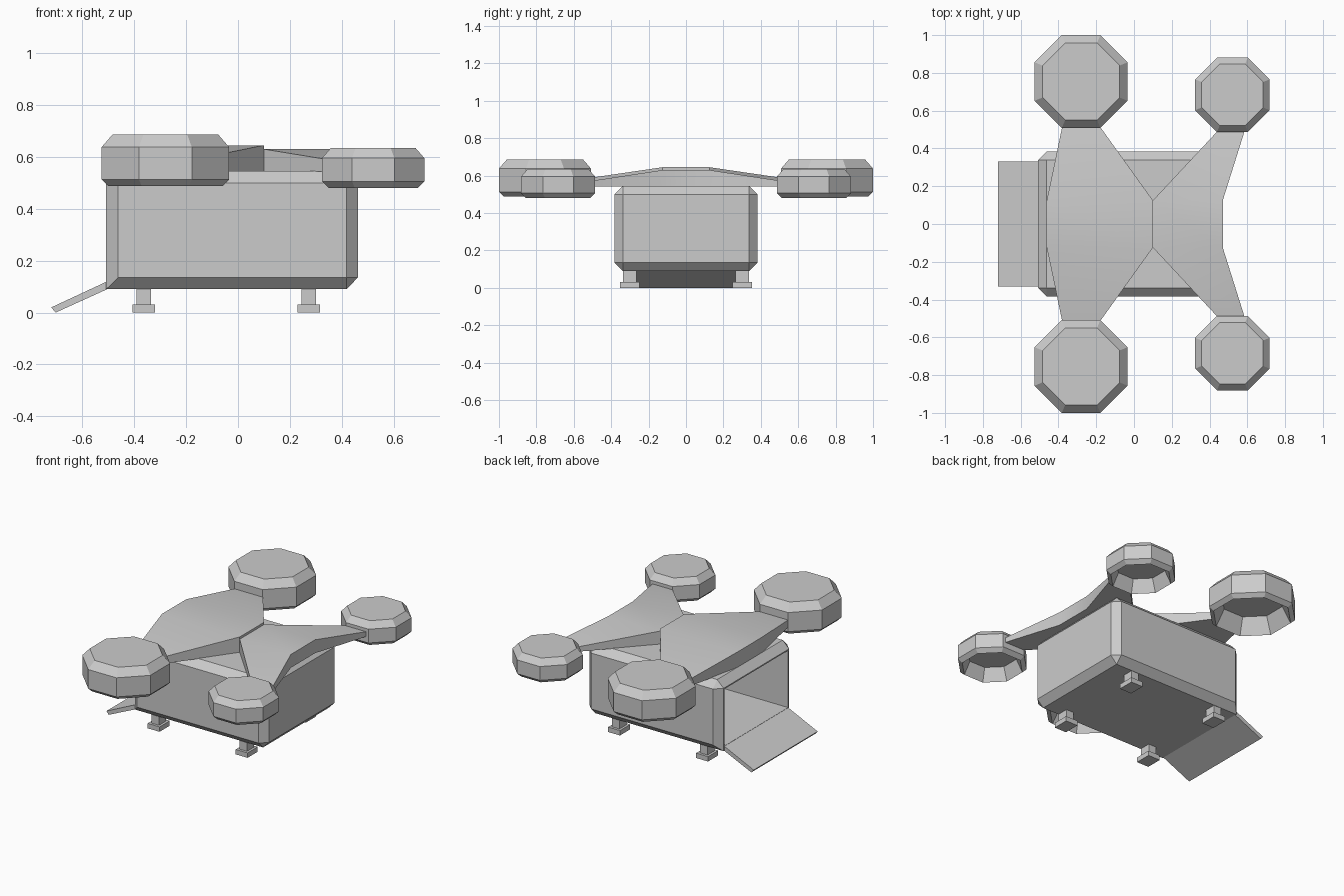
import bpy, bmesh
from math import cos, sin, pi

if "Cube" in bpy.data.objects:
    bpy.data.objects.remove(bpy.data.objects["Cube"])


def loft(name, rings, smooth=False):
    """Skin a list of equal-length point rings and cap both ends."""
    bm = bmesh.new()
    loops = [[bm.verts.new(p) for p in ring] for ring in rings]
    n = len(loops[0])
    for a, b in zip(loops, loops[1:]):
        for i in range(n):
            j = (i + 1) % n
            bm.faces.new((a[i], a[j], b[j], b[i]))
    bm.faces.new(loops[0])
    bm.faces.new(loops[-1])
    bmesh.ops.remove_doubles(bm, verts=bm.verts, dist=1e-4)
    bmesh.ops.recalc_face_normals(bm, faces=bm.faces)
    mesh = bpy.data.meshes.new(name)
    bm.to_mesh(mesh)
    bm.free()
    obj = bpy.data.objects.new(name, mesh)
    bpy.context.collection.objects.link(obj)
    if smooth:
        bpy.ops.object.select_all(action='DESELECT')
        obj.select_set(True)
        bpy.context.view_layer.objects.active = obj
        bpy.ops.object.shade_smooth_by_angle(angle=pi / 6)
    return obj


def section(x, w, z0, z1, c=0.0):
    """Rectangle across the body at x, with corners cut by c."""
    return [(x, -w + c, z0), (x, w - c, z0), (x, w, z0 + c), (x, w, z1 - c),
            (x, w - c, z1), (x, -w + c, z1), (x, -w, z1 - c), (x, -w, z0 + c)]


def octagon(cx, cy, r, z):
    """Octagon with flats facing the axes; r is the distance to a flat."""
    R = r / cos(pi / 8)
    return [(cx + R * cos(pi / 8 + k * pi / 4), cy + R * sin(pi / 8 + k * pi / 4), z)
            for k in range(8)]


def box(name, cx, cy, sx, sy, z0, z1):
    return loft(name, [[(cx + i * sx / 2, cy + j * sy / 2, z)
                        for i, j in ((-1, -1), (1, -1), (1, 1), (-1, 1))]
                       for z in (z0, z1)])


# Chamfered cargo body, open and hollow at the ramp end
loft("cargo_body", [
    section(0.462, 0.338, 0.135, 0.50),
    section(0.418, 0.383, 0.09, 0.545, 0.045),
    section(-0.462, 0.383, 0.09, 0.545, 0.045),
    section(-0.508, 0.338, 0.09, 0.50),
    section(-0.508, 0.328, 0.12, 0.492),
    section(0.41, 0.328, 0.12, 0.492)])

# Loading ramp
profile = [(-0.505, 0.12), (-0.72, 0.02), (-0.703, 0.0), (-0.50, 0.092)]
loft("loading_ramp", [[(x, y, z) for x, z in profile] for y in (-0.33, 0.33)])


# Wing plates: flat underneath, tapering from the roof out to the pods
def wing(name, mid, tip, top, tip_top, reach):
    rings = []
    for y, (x0, x1), zt in ((-reach, tip, tip_top), (-0.125, mid, top),
                            (0.125, mid, top), (reach, tip, tip_top)):
        rings.append([(x0, y, 0.543), (x1, y, 0.543), (x1, y, zt), (x0, y, zt)])
    loft(name, rings, smooth=True)


wing("rear_wing", (-0.462, 0.10), (-0.38, -0.18), 0.645, 0.588, 0.515)
wing("front_wing", (0.10, 0.47), (0.45, 0.588), 0.63, 0.573, 0.50)


# Rotor pods with a tapered recess underneath
def pod(name, cx, cy, r, z0, z1, cut):
    loft(name, [
        octagon(cx, cy, r - cut, z1),
        octagon(cx, cy, r, z1 - cut * 1.15),
        octagon(cx, cy, r, z0 + 0.025),
        octagon(cx, cy, r - 0.025, z0),
        octagon(cx, cy, r * 0.70, z0 + r * 0.42)])


for side, s in (("right", -1), ("left", 1)):
    pod("rear_pod_" + side, -0.28, s * 0.754, 0.246, 0.488, 0.686, 0.042)
    pod("front_pod_" + side, 0.521, s * 0.684, 0.197, 0.481, 0.635, 0.034)
    # Landing legs
    for end, x in (("rear", -0.363), ("front", 0.273)):
        box(f"{end}_leg_{side}", x, s * 0.30, 0.055, 0.072, 0.03, 0.10)
        box(f"{end}_foot_{side}", x, s * 0.30, 0.086, 0.105, 0.0, 0.032)
